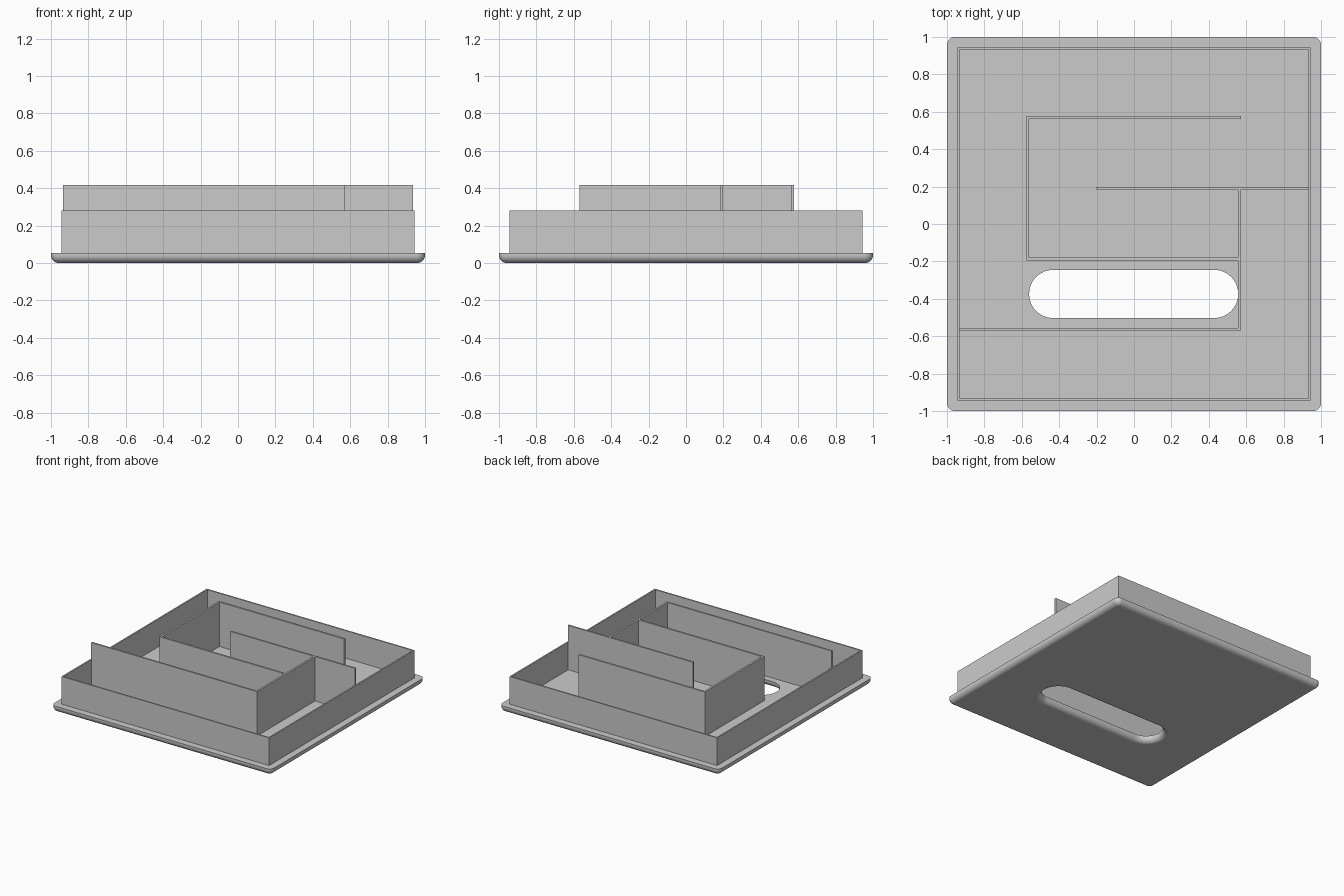
import bpy, bmesh, math

if "Cube" in bpy.data.objects:
    bpy.data.objects.remove(bpy.data.objects["Cube"])


def rounded_rect(cx, cy, hx, hy, r, n=8):
    pts = []
    for k, (sx, sy) in enumerate(((1, 1), (-1, 1), (-1, -1), (1, -1))):
        for i in range(n + 1):
            a = math.pi / 2 * (k + i / n)
            pts.append((cx + sx * (hx - r) + r * math.cos(a),
                        cy + sy * (hy - r) + r * math.sin(a)))
    return pts


def rect(h):
    return [(-h, -h), (h, -h), (h, h), (-h, h)]


def solid(name, boundaries, smooth=False):
    """Each boundary is a list of (outline, z) rings from bottom to top."""
    bm = bmesh.new()
    caps = ([], [])
    for rings in boundaries:
        loops = [[bm.verts.new((x, y, z)) for x, y in pts] for pts, z in rings]
        n = len(loops[0])
        for lo, hi in zip(loops, loops[1:]):
            for i in range(n):
                j = (i + 1) % n
                bm.faces.new((lo[i], lo[j], hi[j], hi[i]))
        for cap, loop in zip(caps, (loops[0], loops[-1])):
            cap += [bm.edges.get((loop[i], loop[(i + 1) % n])) for i in range(n)]
    for cap in caps:
        bmesh.ops.triangle_fill(bm, use_beauty=True, use_dissolve=False, edges=cap)
    bmesh.ops.recalc_face_normals(bm, faces=bm.faces)
    mesh = bpy.data.meshes.new(name)
    bm.to_mesh(mesh)
    bm.free()
    ob = bpy.data.objects.new(name, mesh)
    bpy.context.collection.objects.link(ob)
    if smooth:
        bpy.ops.object.select_all(action='DESELECT')
        ob.select_set(True)
        bpy.context.view_layer.objects.active = ob
        bpy.ops.object.shade_smooth_by_angle(angle=math.radians(30))
        ob.modifiers.new("weighted", 'WEIGHTED_NORMAL').keep_sharp = True
    return ob


FLOOR, FILLET, SEG = 0.053, 0.042, 8

# base plate: bottom edges rounded outside and around the slot
outer, slot = [], []
for i in range(SEG + 1):
    a = math.pi / 2 * i / SEG
    d, z = FILLET * (1 - math.sin(a)), FILLET * (1 - math.cos(a))
    outer.append((rounded_rect(0, 0, 1 - d, 1 - d, 0.044 - d), z))
    slot.append((rounded_rect(-0.002, -0.374, 0.559 + d, 0.129 + d, 0.1285 + d), z))
outer.append((outer[-1][0], FLOOR))
slot.append((slot[-1][0], FLOOR))
solid("base_plate", [outer, slot], smooth=True)

# low rim wall
solid("rim_wall", [[(rect(h), FLOOR), (rect(h), 0.28)] for h in (0.944, 0.932)])

# tall connected inner partition
path = [(-.935, -.57), (.572, -.57), (.572, .184), (.935, .184), (.935, .198),
        (-.2, .198), (-.2, .184), (.557, .184), (.557, -.18), (-.561, -.18),
        (-.561, .562), (.572, .562), (.572, .577), (-.576, .577),
        (-.576, -.195), (.557, -.195), (.557, -.556), (-.935, -.556)]
solid("inner_partition", [[(path, FLOOR), (path, 0.418)]])
